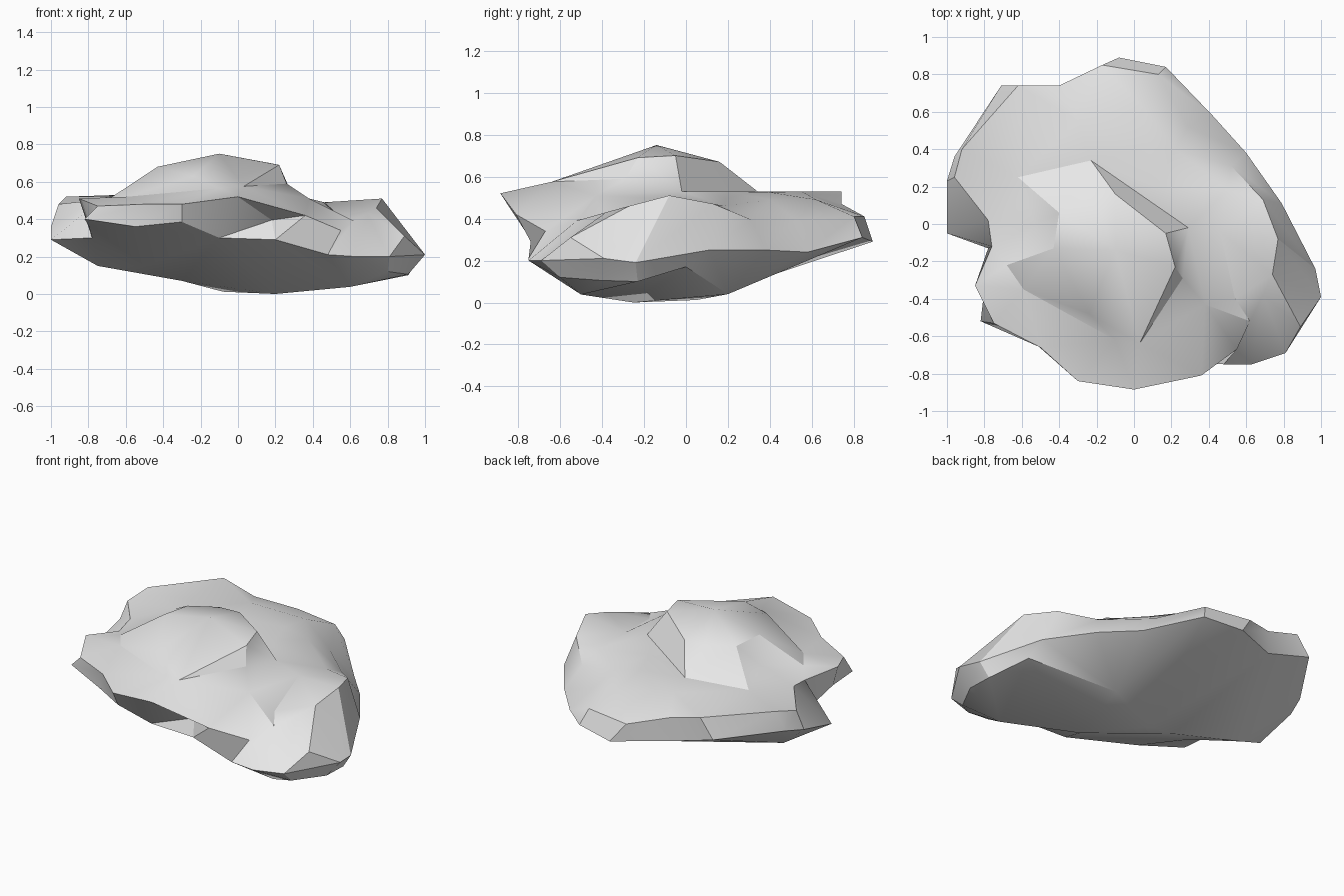
import bpy, bmesh, math
from mathutils import Vector
from mathutils.geometry import delaunay_2d_cdt

# Upper edge of the rock, counter-clockwise from the front
rim = [(0, -.885, .52), (.36, -.81, .42), (.55, -.67, .34), (.62, -.52, .39), (.69, -.38, .43),
       (.74, -.27, .46), (.77, -.08, .51), (.69, .13, .47), (.52, .31, .395), (.29, .52, .395),
       (.13, .80, .41), (-.17, .85, .41), (-.40, .74, .47), (-.62, .74, .53), (-.92, .40, .52),
       (-.96, .25, .48), (-.78, .02, .50), (-.76, -.12, .48), (-.85, -.33, .51), (-.75, -.53, .47),
       (-.50, -.66, .48), (-.30, -.84, .48)]
# Lower edge of the side band, matching the rim point for point
belt = [(-.10, -.74, .30), (.20, -.74, .29), (.48, -.75, .21), (.63, -.75, .20), (.81, -.69, .20),
        (1, -.39, .21), (.97, -.24, .19), (.79, .11, .25), (.60, .38, .25), (.42, .58, .24),
        (.17, .84, .31), (-.08, .89, .29), (-.40, .74, .32), (-.71, .74, .41), (-.96, .36, .39),
        (-1, .23, .36), (-1, -.05, .29), (-.78, -.13, .30), (-.80, -.35, .37), (-.82, -.52, .40),
        (-.55, -.62, .36), (-.30, -.79, .385)]
# Side band faces that carry a raised or sunken point
dents = {0: (.18, -.70, .395), 4: (.89, -.55, .31)}
# Raised knob: outline, peak, then the foot around it
knob = [(-.59, -.35, .52), (-.24, -.48, .63), (.03, -.64, .575), (.22, -.23, .69), (.17, -.05, .70),
        (-.10, .16, .67), (-.24, .15, .67), (-.40, .06, .67), (-.43, -.13, .68), (-.10, -.14, .75)]
foot = [(-.10, -.62, .565), (.26, -.29, .59), (.38, -.43, .51), (.29, -.02, .53),
        (-.23, .34, .53), (-.53, .0, .56)]
creases = [(i, (i + 1) % 9) for i in range(9)] + [
    (1, 8), (8, 9), (9, 3), (0, 10), (10, 2), (2, 11), (3, 11), (11, 12), (11, 13), (12, 13),
    (4, 13), (13, 14), (14, 5), (14, 6)]
# Plateau and shallow valley around the knob
shelf = [(.46, -.04, .49), (.50, .18, .46), (.54, -.40, .42), (.05, .40, .525), (.12, .20, .53),
         (.22, .40, .49), (.05, .62, .49), (-.30, .55, .53), (-.62, .25, .52), (-.68, -.22, .515)]
# Underside
keel = [(.20, -.25, 0), (-.08, .05, .012), (.60, -.50, .038), (.91, -.40, .105), (.91, -.23, .10),
        (.80, -.60, .12), (.80, 0, .17), (-.30, 0, .07), (-.50, -.10, .15), (-.75, .08, .15),
        (.30, .20, .04)]

bm = bmesh.new()


def add(points):
    return [bm.verts.new(p) for p in points]


def fill(ring, inner, edges=()):
    """Triangulate the area inside ring, through the inner points and edges."""
    verts = ring + inner
    n = len(ring)
    edges = [(n + a, n + b) for a, b in edges]
    res = delaunay_2d_cdt([Vector(v.co.xy) for v in verts], edges, [list(range(n))], 1, 1e-5)
    for face in res[2]:
        bm.faces.new([verts[res[3][i][0]] for i in face])


# Side band
rim_v, belt_v = add(rim), add(belt)
for i in range(len(rim)):
    j = (i + 1) % len(rim)
    quad = (belt_v[i], belt_v[j], rim_v[j], rim_v[i])
    if i in dents:
        mid = bm.verts.new(dents[i])
        for k in range(4):
            bm.faces.new((quad[k], quad[(k + 1) % 4], mid))
    else:
        bm.faces.new(quad)
# Top and underside
fill(rim_v, add(knob + foot + shelf), creases)
fill(belt_v, add(keel))
bmesh.ops.recalc_face_normals(bm, faces=bm.faces)

mesh = bpy.data.meshes.new("rock")
bm.to_mesh(mesh)
bm.free()
rock = bpy.data.objects.new("rock", mesh)
bpy.context.collection.objects.link(rock)

# Single stone colour, creases kept sharp
stone = bpy.data.materials.new("stone grey")
stone.diffuse_color = (.8, .8, .8, 1)
mesh.materials.append(stone)
bpy.context.view_layer.objects.active = rock
rock.select_set(True)
bpy.ops.object.shade_smooth_by_angle(angle=math.radians(30))
